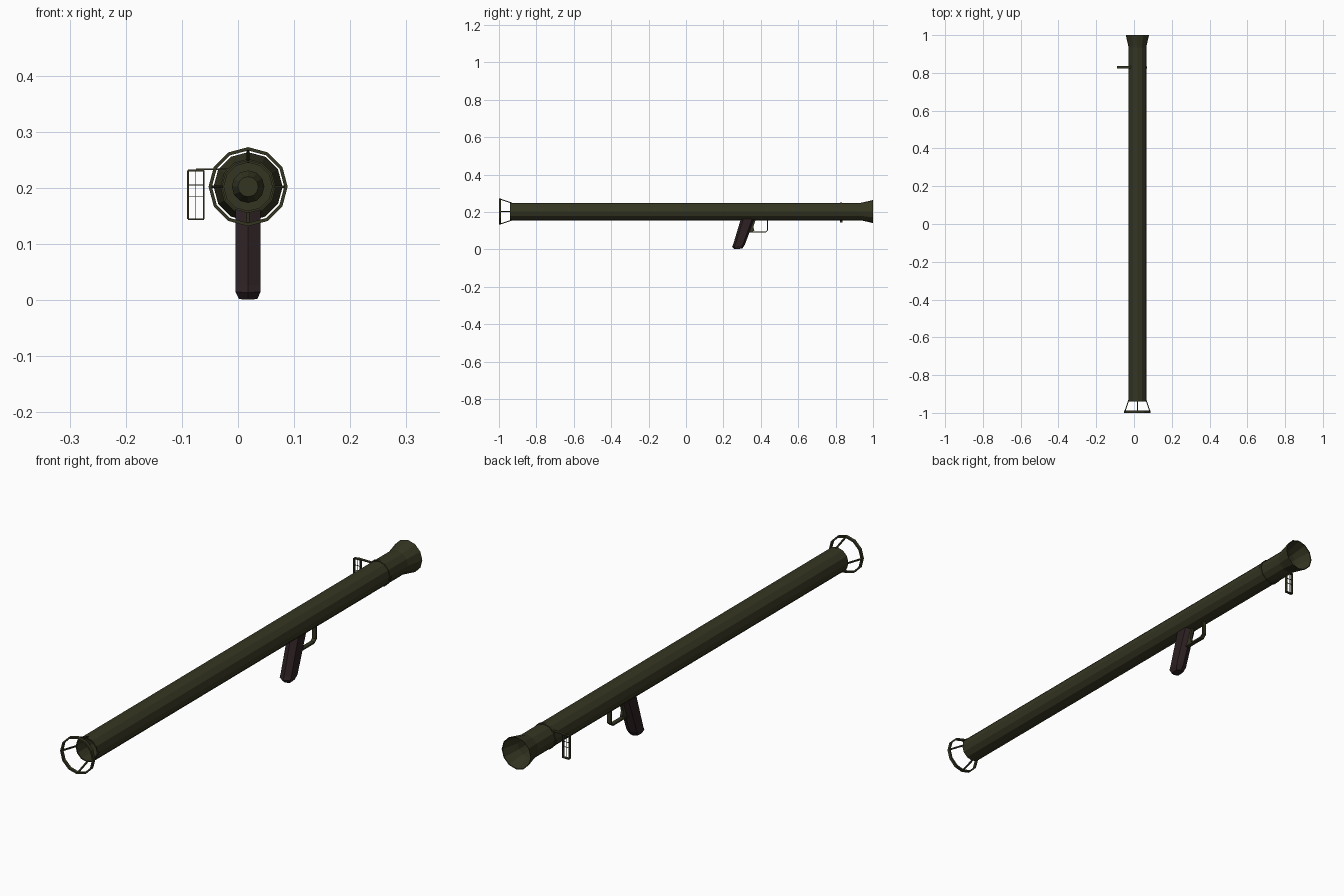
import bpy, bmesh, math
from mathutils import Vector

if "Cube" in bpy.data.objects:
    bpy.data.objects.remove(bpy.data.objects["Cube"])

CX, CZ, N = 0.018, 0.202, 12   # tube axis and side count


def mat(name, col):
    m = bpy.data.materials.new(name)
    m.diffuse_color = (*col, 1)
    m.use_nodes = True
    m.node_tree.nodes["Principled BSDF"].inputs["Base Color"].default_value = m.diffuse_color
    return m


OLIVE = mat("olive green", (0.036, 0.036, 0.016))
BROWN = mat("dark brown", (0.026, 0.015, 0.017))


def finish(name, bm, m, normals=True):
    if normals:
        bmesh.ops.recalc_face_normals(bm, faces=bm.faces)
    me = bpy.data.meshes.new(name)
    bm.to_mesh(me)
    bm.free()
    ob = bpy.data.objects.new(name, me)
    me.materials.append(m)
    bpy.context.collection.objects.link(ob)
    return ob


def loft(name, rings, m, caps=True, loop=False):
    """Skin a list of point rings with quads."""
    bm = bmesh.new()
    vs = [[bm.verts.new(p) for p in r] for r in rings]
    pairs = list(zip(vs, vs[1:])) + ([(vs[-1], vs[0])] if loop else [])
    for a, b in pairs:
        for i in range(len(a)):
            j = (i + 1) % len(a)
            bm.faces.new((a[i], a[j], b[j], b[i]))
    if caps and not loop:
        bm.faces.new(vs[0])
        bm.faces.new(vs[-1])
    return finish(name, bm, m)


def lathe(name, profile, m, caps=False, loop=False):
    """Turn (y, radius) points around the tube axis."""
    ang = [2 * math.pi * i / N for i in range(N)]
    return loft(name, [[(CX + r * math.cos(a), y, CZ + r * math.sin(a)) for a in ang]
                       for y, r in profile], m, caps, loop)


def bar(name, p, q, w, d, m, side=(1, 0, 0)):
    """Square rod from p to q: w along 'side', d across it."""
    p, q = Vector(p), Vector(q)
    ax = (q - p).normalized()
    s = Vector(side)
    s = (s - ax * s.dot(ax)).normalized()
    t = ax.cross(s)
    corners = [(-1, -1), (1, -1), (1, 1), (-1, 1)]
    return loft(name, [[e + s * w / 2 * a + t * d / 2 * b for a, b in corners]
                       for e in (p, q)], m)


# Launch tube with flared rear end, and an inner plug
lathe("launch_tube", [(-0.94, 0.043), (-0.94, 0.047), (0.935, 0.047), (0.95, 0.05),
                      (1.0, 0.0615), (0.998, 0.059), (0.945, 0.046), (0.93, 0.043)],
      OLIVE, loop=True)
lathe("inner_plug", [(-0.58, 0.0435), (-0.6, 0.0435), (-0.6, 0.029), (-0.64, 0.029),
                     (-0.67, 0.018)], OLIVE, caps=True)
lathe("sight_band", [(0.823, 0.047), (0.823, 0.0495), (0.833, 0.0495), (0.833, 0.047)], OLIVE)

# Muzzle guard ring and its four struts
lathe("muzzle_ring", [(-1.0, 0.0705), (-0.988, 0.0705), (-0.988, 0.0645), (-1.0, 0.0645)],
      OLIVE, loop=True)
for i in range(4):
    a = math.pi / 2 * i
    u = Vector((math.cos(a), 0, math.sin(a)))
    c = Vector((CX, 0, CZ))
    bar(f"ring_strut_{i}", c + u * 0.045 + Vector((0, -0.93, 0)),
        c + u * 0.067 + Vector((0, -0.994, 0)), 0.005, 0.005, OLIVE,
        (-math.sin(a), 0, math.cos(a)))

# Side sight frame on an arm
Y, L, R, B, T = 0.83, -0.089, -0.061, 0.144, 0.231
for name, p, q, w in [
        ("sight_left", (L, Y, B), (L, Y, T), 0.003), ("sight_right", (R, Y, B), (R, Y, T), 0.003),
        ("sight_bottom", (L, Y, B), (R, Y, B), 0.003), ("sight_top", (L, Y, T), (R, Y, T), 0.003),
        ("sight_post", (-0.075, Y, B), (-0.075, Y, T), 0.001),
        ("sight_upper_wire", (L, Y, 0.205), (R, Y, 0.205), 0.0015),
        ("sight_lower_wire", (L, Y, 0.185), (R, Y, 0.185), 0.0015),
        ("sight_arm", (-0.075, Y, 0.233), (-0.015, Y, 0.233), 0.003)]:
    thin = w < 0.002
    bar(name, p, q, 0.002 if thin else 0.011, w, OLIVE, (0, 1, 0))


# Raked pistol grip: hexagonal section with a ridge front and back
def section(y0, y1, z0, z1, w):
    ym, k = (y0 + y1) / 2, 0.32
    pts = [(0, -.5), (1, -k), (1, k), (0, .5), (-1, k), (-1, -k)]
    return [(CX + a * w, ym + b * (y1 - y0), z0 + (z1 - z0) * (b + .5)) for a, b in pts]


loft("pistol_grip", [section(0.258, 0.301, 0.001, 0.004, 0.016),
                     section(0.246, 0.314, 0.013, 0.023, 0.0225),
                     section(0.252, 0.318, 0.026, 0.034, 0.0225),
                     section(0.293, 0.367, 0.162, 0.162, 0.0225)], BROWN)

# Trigger and trigger guard
bm = bmesh.new()
tri = [(0.34, 0.158), (0.372, 0.158), (0.360, 0.12), (0.366, 0.10), (0.345, 0.092), (0.33, 0.11)]
f = bm.faces.new([bm.verts.new((CX - 0.005, y, z)) for y, z in tri])
ex = bmesh.ops.extrude_face_region(bm, geom=[f])
bmesh.ops.translate(bm, vec=(0.01, 0, 0),
                    verts=[v for v in ex["geom"] if isinstance(v, bmesh.types.BMVert)])
finish("trigger", bm, OLIVE)

path = [(0.335, 0.092), (0.425, 0.092), (0.436, 0.102), (0.436, 0.16)]
rings = []
for i, (y, z) in enumerate(path):
    a, b = path[max(i - 1, 0)], path[min(i + 1, len(path) - 1)]
    d = Vector((0, b[0] - a[0], b[1] - a[1])).normalized()
    n = Vector((0, -d.z, d.y)) * 0.003
    c = Vector((CX, y, z))
    x = Vector((0.008, 0, 0))
    rings.append([c - x - n, c + x - n, c + x + n, c - x + n])
loft("trigger_guard", rings, OLIVE)
